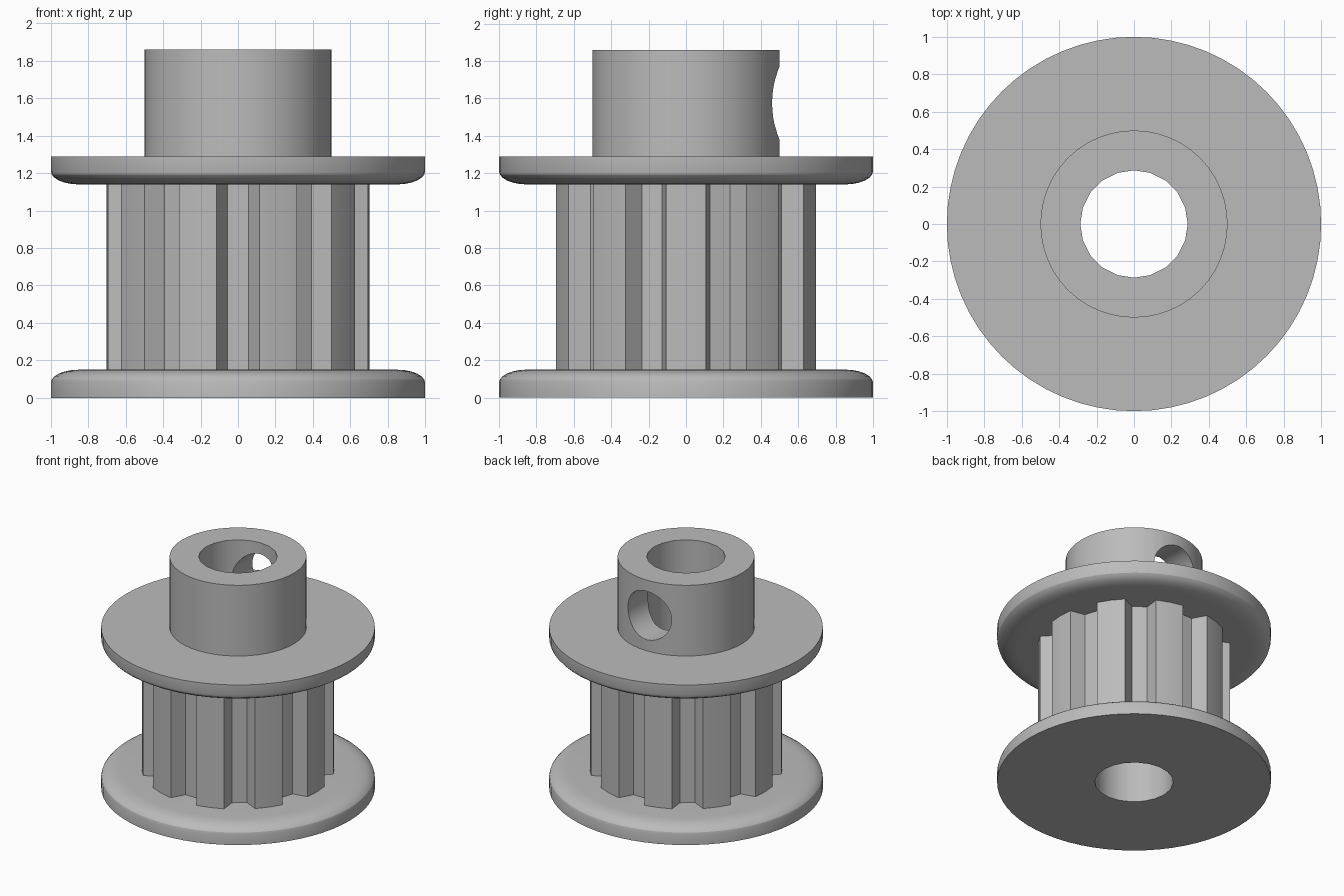
import bpy, bmesh
from math import sin, cos, pi, radians

if "Cube" in bpy.data.objects:
    bpy.data.objects.remove(bpy.data.objects["Cube"], do_unlink=True)

metal = bpy.data.materials.new("grey metal")
metal.use_nodes = True
GREY = (0.5, 0.5, 0.5, 1)
metal.diffuse_color = GREY
metal.node_tree.nodes["Principled BSDF"].inputs["Base Color"].default_value = GREY


def finish(name, bm):
    bmesh.ops.recalc_face_normals(bm, faces=bm.faces)
    mesh = bpy.data.meshes.new(name)
    bm.to_mesh(mesh)
    bm.free()
    mesh.materials.append(metal)
    obj = bpy.data.objects.new(name, mesh)
    bpy.context.collection.objects.link(obj)
    return obj


def stack(name, rings):
    """Solid made by joining equal rings of points and capping both ends."""
    bm = bmesh.new()
    loops = [[bm.verts.new(p) for p in ring] for ring in rings]
    n = len(loops[0])
    for a, b in zip(loops, loops[1:]):
        for i in range(n):
            j = (i + 1) % n
            bm.faces.new((a[i], a[j], b[j], b[i]))
    bm.faces.new(loops[0])
    bm.faces.new(loops[-1])
    return finish(name, bm)


def lathe(name, profile, sides):
    return stack(name, [[(r * cos(2 * pi * i / sides), r * sin(2 * pi * i / sides), z)
                         for i in range(sides)] for r, z in profile])


def cut(obj, cutter):
    mod = obj.modifiers.new("cut", "BOOLEAN")
    mod.operation = "DIFFERENCE"
    mod.solver = "EXACT"
    mod.object = cutter
    bpy.context.view_layer.objects.active = obj
    bpy.ops.object.modifier_apply(modifier=mod.name)


# Flanges: straight rim, rounded on the side facing the teeth
round_edge = [(0.85 + 0.15 * cos(radians(a)), 0.08 + 0.07 * sin(radians(a)))
              for a in range(0, 91, 15)]
rim = [(1, 0)] + round_edge
lower_flange = lathe("lower_flange", rim, 64)
upper_flange = lathe("upper_flange", [(r, 1.29 - z) for r, z in rim], 64)

# Toothed core: ten teeth with sloping flanks
TEETH, TIP, ROOT = 10, 0.703, 0.592
outline = []
for t in range(TEETH):
    for r, offset in ((ROOT, -12.6), (TIP, -8.7), (TIP, 0), (TIP, 8.7), (ROOT, 12.6)):
        a = radians(360 / TEETH * t + offset)
        outline.append((r * cos(a), r * sin(a)))
toothed_core = stack("toothed_core", [[(x, y, z) for x, y in outline] for z in (0.15, 1.14)])

# Hub
hub = lathe("hub", [(0.5, 1.29), (0.5, 1.86)], 48)

# Shaft bore through every part
bore = lathe("bore_cutter", [(0.287, -0.5), (0.287, 2.5)], 20)
parts = [lower_flange, toothed_core, upper_flange, hub]
for part in parts:
    cut(part, bore)

# Set screw hole through the back wall of the hub
screw_hole = lathe("screw_hole_cutter", [(0.195, 0), (0.195, 1)], 32)
screw_hole.rotation_euler.x = -pi / 2
screw_hole.location.z = 1.575
bpy.context.view_layer.update()
cut(hub, screw_hole)

for cutter in (bore, screw_hole):
    bpy.data.objects.remove(cutter, do_unlink=True)

# Smooth round surfaces, crisp edges
bpy.ops.object.select_all(action="DESELECT")
for part in parts:
    part.select_set(True)
bpy.context.view_layer.objects.active = hub
bpy.ops.object.shade_smooth_by_angle(angle=radians(25))
